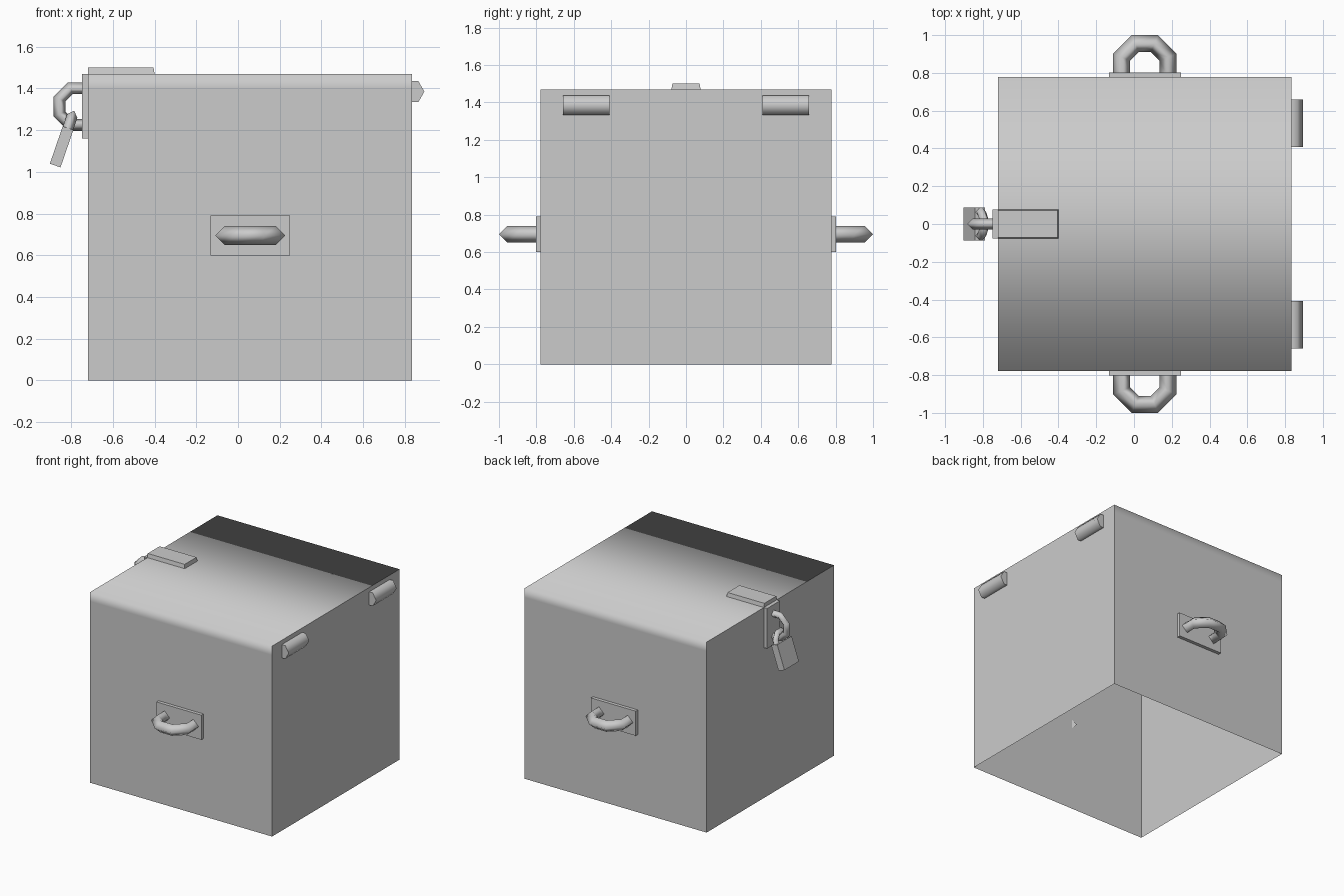
import bpy, bmesh, math
from mathutils import Matrix, Vector

if "Cube" in bpy.data.objects:
    bpy.data.objects.remove(bpy.data.objects["Cube"], do_unlink=True)

GREY = (0.6, 0.6, 0.6, 1)
grey = bpy.data.materials.new("plain_grey")
grey.use_nodes = True
grey.diffuse_color = GREY
grey.node_tree.nodes["Principled BSDF"].inputs["Base Color"].default_value = GREY


def finish(name, bm):
    mesh = bpy.data.meshes.new(name)
    bm.to_mesh(mesh)
    bm.free()
    mesh.materials.append(grey)
    obj = bpy.data.objects.new(name, mesh)
    bpy.context.collection.objects.link(obj)
    return obj


def box_mesh(lo, hi):
    lo, hi = Vector(lo), Vector(hi)
    bm = bmesh.new()
    size = Matrix.Diagonal((*(hi - lo), 1))
    bmesh.ops.create_cube(bm, size=1, matrix=Matrix.Translation((lo + hi) / 2) @ size)
    bm.normal_update()
    return bm


def remove_faces(bm, test):
    bmesh.ops.delete(bm, geom=[f for f in bm.faces if test(f.normal)], context="FACES_ONLY")


def ring(name, centre, side, bulge, outer, tube):
    """Half octagon loop with a diamond cross-section, bulging along one axis."""
    side, bulge = Vector(side).normalized(), Vector(bulge).normalized()
    axis, centre = side.cross(bulge), Vector(centre)
    bm, rows = bmesh.new(), []
    stretch = 1 / math.cos(math.pi / 8)
    for i in range(6):
        a = math.pi / 4 * (i - 0.5)
        out = side * math.cos(a) + bulge * math.sin(a)
        row = []
        for k in range(4):
            b = math.pi / 2 * k
            radius = (outer - tube + tube * math.cos(b)) * stretch
            row.append(bm.verts.new(centre + out * radius + axis * tube * math.sin(b)))
        rows.append(row)
    for p, q in zip(rows, rows[1:]):
        for k in range(4):
            n = (k + 1) % 4
            bm.faces.new((p[k], q[k], q[n], p[n])).smooth = True
    bm.faces.new(rows[0])
    bm.faces.new(rows[-1][::-1])
    bmesh.ops.recalc_face_normals(bm, faces=bm.faces[:])
    return finish(name, bm)


# Chest body: open sheet walls
left, right, depth, seam, top = -0.72, 0.835, 0.777, 1.4, 1.47
bm = box_mesh((left, -depth, 0), (right, depth, seam))
remove_faces(bm, lambda n: abs(n.z) > 0.5)
finish("chest_body", bm)

# Lid: softly shaded across the top, flat at the ends
bm = box_mesh((left, -depth, seam), (right, depth, top))
remove_faces(bm, lambda n: n.z < -0.5)
for f in bm.faces:
    f.smooth = abs(f.normal.x) < 0.5
finish("lid", bm)

# Carrying handles on the front and back
for label, s in (("front", -1), ("back", 1)):
    ys = sorted((s * depth, s * 0.803))
    finish(label + "_handle_plate", box_mesh((-0.133, ys[0], 0.6), (0.25, ys[1], 0.79)))
    ring(label + "_handle", (0.058, s * 0.832, 0.695), (1, 0, 0), (0, s, 0), 0.168, 0.045)

# Hinge barrels
for label, s in (("front", -1), ("back", 1)):
    bm = bmesh.new()
    place = Matrix.Translation((right, s * 0.533, 1.385)) @ Matrix.Rotation(math.pi / 2, 4, "X")
    bmesh.ops.create_cone(bm, cap_ends=True, segments=6, radius1=0.059, radius2=0.059, depth=0.25,
                          matrix=place @ Matrix.Rotation(math.pi / 2, 4, "Z"))
    bm.normal_update()
    for f in bm.faces:
        f.smooth = abs(f.normal.y) < 0.5
    # point one corner of the six-sided section outward
    if max(v.co.x for v in bm.verts) < right + 0.055:
        bmesh.ops.rotate(bm, verts=bm.verts[:], cent=(right, 0, 1.385),
                         matrix=Matrix.Rotation(math.pi / 6, 3, "Y"))
    finish(label + "_hinge", bm)

# Hasp strap on the lid and plate on the side
bm = box_mesh((left, -0.078, top), (-0.4, 0.078, 1.5))
for v in bm.verts:
    if v.co.z > 1.49:
        v.co.y *= 0.93
        v.co.x -= 0.005 if v.co.x > -0.5 else 0
finish("hasp_strap", bm)
bm = box_mesh((-0.748, -0.078, 1.16), (left, 0.078, top))
finish("hasp_plate", bm)
ring("hasp_staple", (-0.768, 0, 1.313), (0, 0, 1), (-1, 0, 0), 0.116, 0.028)

# Padlock hanging at a tilt
tilt = Matrix.Translation((-0.815, 0, 1.21)) @ Matrix.Rotation(math.radians(19), 4, "Y")
bm = box_mesh((-0.027, -0.088, -0.19), (0.027, 0.088, 0))
bm.transform(tilt)
finish("padlock_body", bm)
shackle = ring("padlock_shackle", (0, 0, 0), (0, 1, 0), (0, 0, 1), 0.088, 0.026)
shackle.data.transform(tilt)
